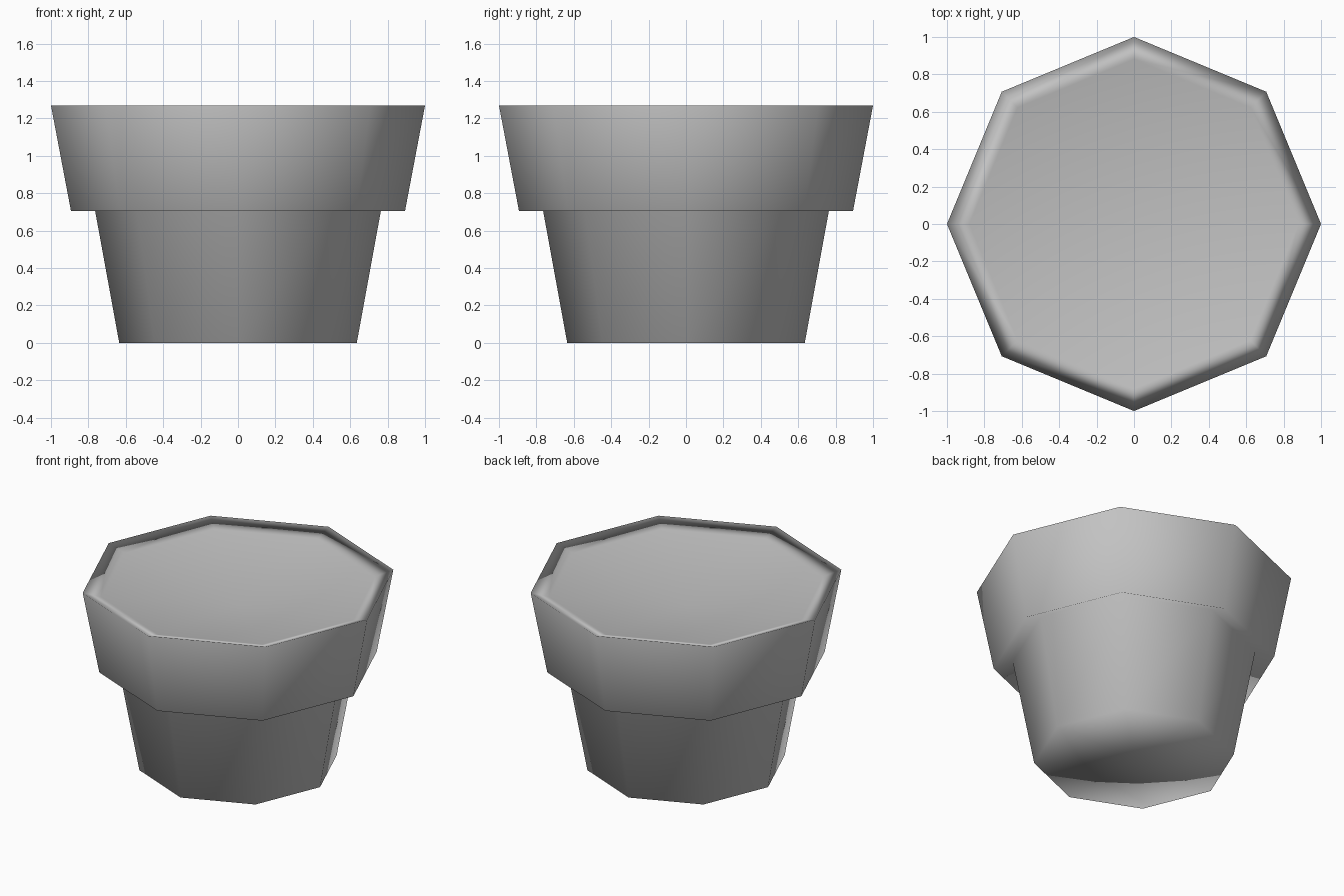
import bpy
import bmesh
from math import cos, sin, tau

if "Cube" in bpy.data.objects:
    bpy.data.objects.remove(bpy.data.objects["Cube"], do_unlink=True)

# Plain grey clay
clay = bpy.data.materials.new("grey_clay")
clay.use_nodes = True
colour = (0.54, 0.54, 0.54, 1.0)
clay.diffuse_color = colour
clay.node_tree.nodes["Principled BSDF"].inputs["Base Color"].default_value = colour

SIDES = 8
# Radius and height: foot, body top, collar bottom, lip, inner rim
PROFILE = [(0.635, 0), (0.772, 0.75), (0.893, 0.705), (1, 1.27), (0.88, 1.232)]
DISH_CENTRE = 1.1


def lathe(name, profile, base_z, top_z, sides, material):
    """Closed faceted solid turned around z, with fan caps."""
    bm = bmesh.new()
    rings = [[bm.verts.new((r * cos(tau * i / sides), r * sin(tau * i / sides), z))
              for i in range(sides)] for r, z in profile]
    base = bm.verts.new((0, 0, base_z))
    top = bm.verts.new((0, 0, top_z))
    for i in range(sides):
        j = (i + 1) % sides
        for low, high in zip(rings, rings[1:]):
            bm.faces.new((low[i], low[j], high[j], high[i]))
        bm.faces.new((rings[0][j], rings[0][i], base))
        bm.faces.new((rings[-1][i], rings[-1][j], top))
    for face in bm.faces:
        face.smooth = True
    mesh = bpy.data.meshes.new(name)
    bm.to_mesh(mesh)
    bm.free()
    mesh.materials.append(material)
    obj = bpy.data.objects.new(name, mesh)
    bpy.context.collection.objects.link(obj)
    return obj


# Pot body, overhanging collar and dished top
pot = lathe("flower_pot", PROFILE, 0, DISH_CENTRE, SIDES, clay)

# Large walls lead the smooth shading
shading = pot.modifiers.new("wall_shading", 'WEIGHTED_NORMAL')
shading.mode = 'FACE_AREA'
shading.weight = 50
